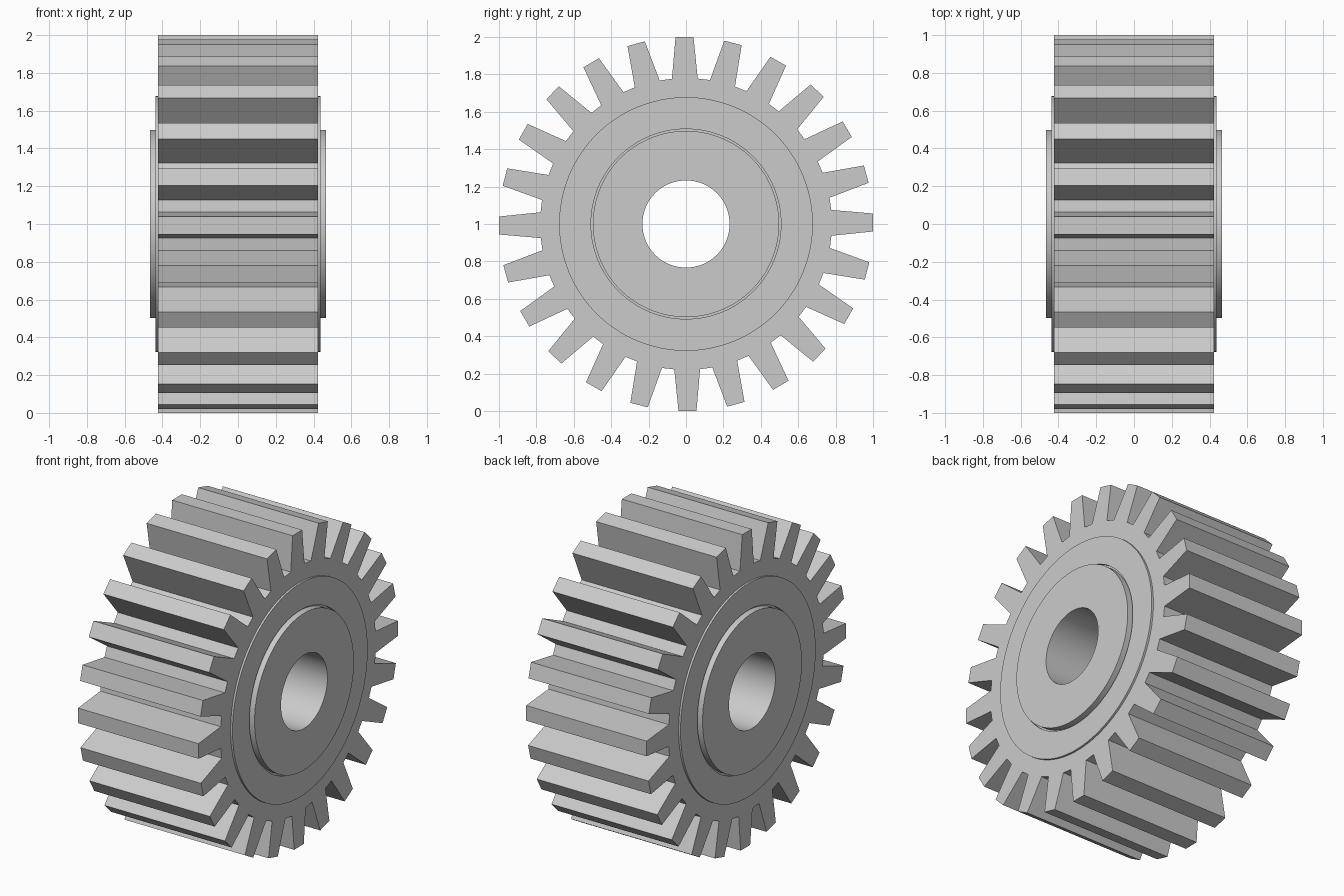
import bpy
import bmesh
from math import cos, sin, atan2, hypot, tau

if "Cube" in bpy.data.objects:
    bpy.data.objects.remove(bpy.data.objects["Cube"], do_unlink=True)

TEETH = 24
HALF_WIDTH = 0.423
AXLE_HEIGHT = 1.0
TWIST = 0.008           # slight turn of the whole gear about its axle

steel = bpy.data.materials.new("light_grey_steel")
steel.use_nodes = True
steel.diffuse_color = (0.6, 0.6, 0.6, 1)
steel.node_tree.nodes["Principled BSDF"].inputs["Base Color"].default_value = (0.6, 0.6, 0.6, 1)


def revolve_loops(name, loops):
    """Join closed rings of points, the last ring to the first, into a solid."""
    bm = bmesh.new()
    rings = [[bm.verts.new(p) for p in loop] for loop in loops]
    for a, b in zip(rings, rings[1:] + rings[:1]):
        for i in range(len(a)):
            j = (i + 1) % len(a)
            bm.faces.new((a[i], a[j], b[j], b[i]))
    bmesh.ops.recalc_face_normals(bm, faces=bm.faces)
    mesh = bpy.data.meshes.new(name)
    bm.to_mesh(mesh)
    bm.free()
    mesh.materials.append(steel)
    obj = bpy.data.objects.new(name, mesh)
    bpy.context.collection.objects.link(obj)
    return obj


def ring(x, polar, radius=None):
    return [(x, (radius or r) * cos(a), AXLE_HEIGHT + (radius or r) * sin(a))
            for r, a in polar]


# Toothed rim: straight tapered teeth, as (radius, angle) pairs
tooth = [(0.777, -0.069), (1.0, -0.048), (1.0, 0.048), (0.777, 0.069)]
outline = [(hypot(u, v), atan2(v, u) + TWIST + k * tau / TEETH)
           for k in range(TEETH) for u, v in tooth]
revolve_loops("toothed_rim", [
    ring(-HALF_WIDTH, outline), ring(HALF_WIDTH, outline),
    ring(HALF_WIDTH, outline, 0.64), ring(-HALF_WIDTH, outline, 0.64)])

# Hub: bore, raised boss, narrow groove and raised web, mirrored across x
half_profile = [(0.465, 0.233), (0.465, 0.498), (HALF_WIDTH, 0.498),
                (HALF_WIDTH, 0.508), (0.436, 0.508), (0.436, 0.678)]
profile = half_profile + [(-x, r) for x, r in reversed(half_profile)]
circle = [(1, i * tau / 128) for i in range(128)]
hub = revolve_loops("hub", [ring(x, circle, r) for x, r in profile])

bpy.ops.object.select_all(action="DESELECT")
hub.select_set(True)
bpy.context.view_layer.objects.active = hub
bpy.ops.object.shade_smooth_by_angle()
